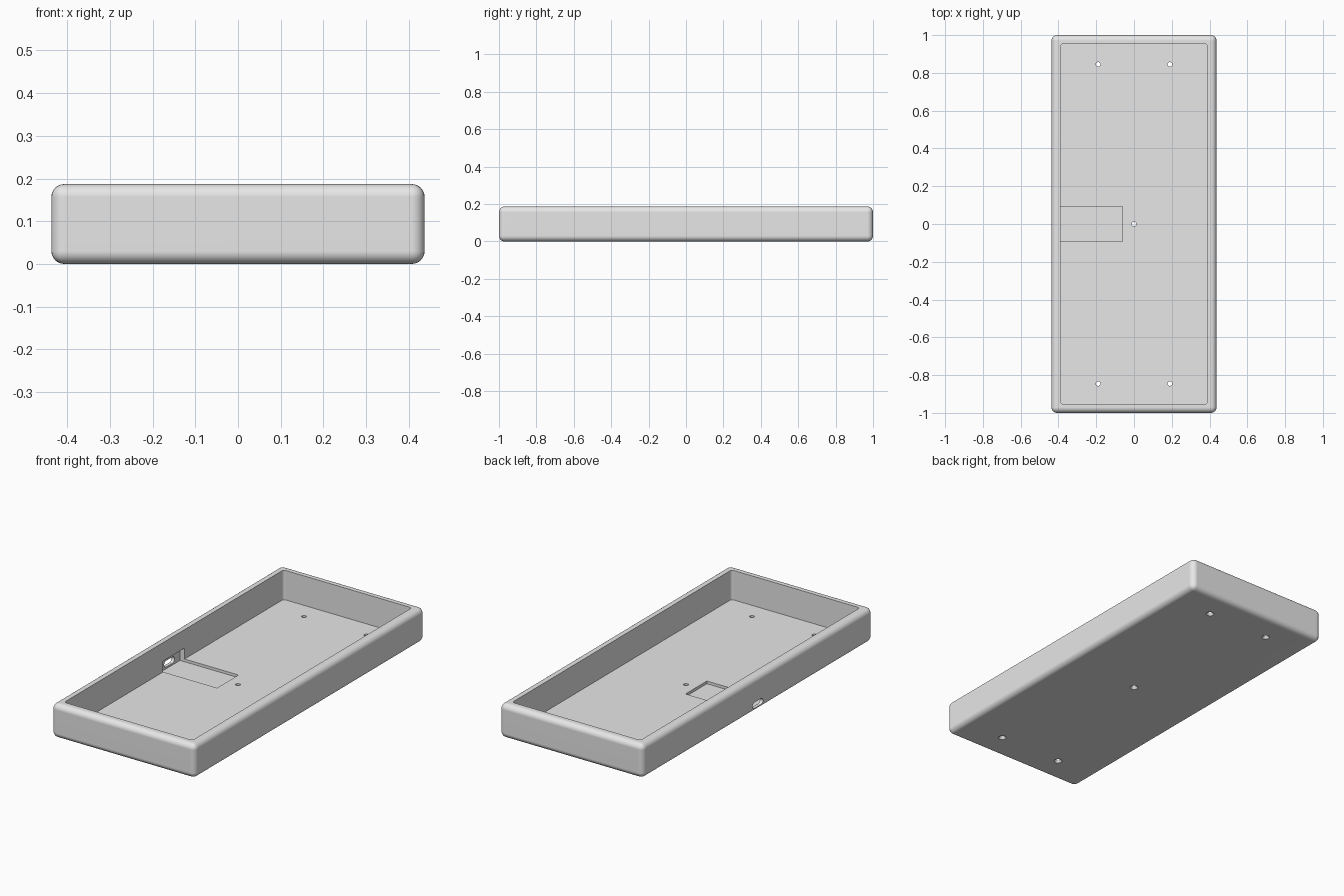
import bpy, bmesh, math
from mathutils import Matrix, Vector

if "Cube" in bpy.data.objects:
    bpy.data.objects.remove(bpy.data.objects["Cube"], do_unlink=True)

WIDTH, LENGTH, HEIGHT = 0.874, 2.0, 0.187
WALL, FLOOR, POCKET = 0.047, 0.025, 0.010


def finish(name, bm):
    bmesh.ops.recalc_face_normals(bm, faces=bm.faces)
    mesh = bpy.data.meshes.new(name)
    bm.to_mesh(mesh)
    bm.free()
    obj = bpy.data.objects.new(name, mesh)
    bpy.context.collection.objects.link(obj)
    return obj


def box(name, low, high, radius=0, axis=None, segments=6):
    """Box between two corners; rounds all edges, or those along one axis."""
    low, high = Vector(low), Vector(high)
    bm = bmesh.new()
    bmesh.ops.create_cube(bm, size=1)
    bmesh.ops.scale(bm, vec=high - low, verts=bm.verts)
    bmesh.ops.translate(bm, vec=(low + high) / 2, verts=bm.verts)
    if radius:
        edges = [e for e in bm.edges if axis is None or
                 abs((e.verts[0].co - e.verts[1].co).normalized()[axis]) > 0.9]
        bmesh.ops.bevel(bm, geom=edges, offset=radius, segments=segments,
                        profile=0.5, affect='EDGES', clamp_overlap=True)
    return finish(name, bm)


def cone(name, x, y, z0, z1, r0, r1):
    bm = bmesh.new()
    bmesh.ops.create_cone(bm, cap_ends=True, segments=24, radius1=r0, radius2=r1,
                          depth=z1 - z0, matrix=Matrix.Translation((x, y, (z0 + z1) / 2)))
    return finish(name, bm)


def cut(target, cutter):
    mod = target.modifiers.new("cut", 'BOOLEAN')
    mod.operation, mod.solver, mod.object = 'DIFFERENCE', 'EXACT', cutter
    bpy.ops.object.modifier_apply(modifier=mod.name)
    bpy.data.objects.remove(cutter, do_unlink=True)


# Rounded outer shell
x, y = WIDTH / 2, LENGTH / 2
tray = box("tray", (-x, -y, 0), (x, y, HEIGHT), 0.03)
bpy.context.view_layer.objects.active = tray
tray.select_set(True)

# Open cavity
ix, iy = x - WALL, y - WALL
cut(tray, box("cavity_cutter", (-ix, -iy, FLOOR), (ix, iy, HEIGHT + 0.1), 0.016, 2))

# Board pocket in the floor, running into a notch in the side wall
cut(tray, box("pocket_cutter", (-ix - 0.028, -0.093, POCKET), (-ix + 0.01, 0.093, 0.085)))
cut(tray, box("floor_pocket_cutter", (-ix - 0.01, -0.093, POCKET), (-0.062, 0.093, 0.085)))

# Rounded cable slot through the wall
cut(tray, box("slot_cutter", (-x - 0.05, -0.045, 0.020), (-ix + 0.01, 0.045, 0.054),
              0.0165, 0))

# Screw holes, countersunk from below
for hx, hy in [(0, 0)] + [(sx * 0.19, sy * 0.845) for sx in (-1, 1) for sy in (-1, 1)]:
    cut(tray, cone("hole_cutter", hx, hy, -0.05, 0.06, 0.012, 0.012))
    cut(tray, cone("countersink_cutter", hx, hy, -0.004, 0.012, 0.023, 0.012))

# Plain grey finish
grey = bpy.data.materials.new("light grey")
grey.use_nodes = True
colour = (0.8, 0.8, 0.8, 1)
grey.diffuse_color = colour
grey.node_tree.nodes["Principled BSDF"].inputs["Base Color"].default_value = colour
tray.data.materials.clear()
tray.data.materials.append(grey)

bpy.ops.object.shade_smooth_by_angle(angle=math.radians(30))
normals = tray.modifiers.new("flat_face_normals", 'WEIGHTED_NORMAL')
normals.keep_sharp = True
